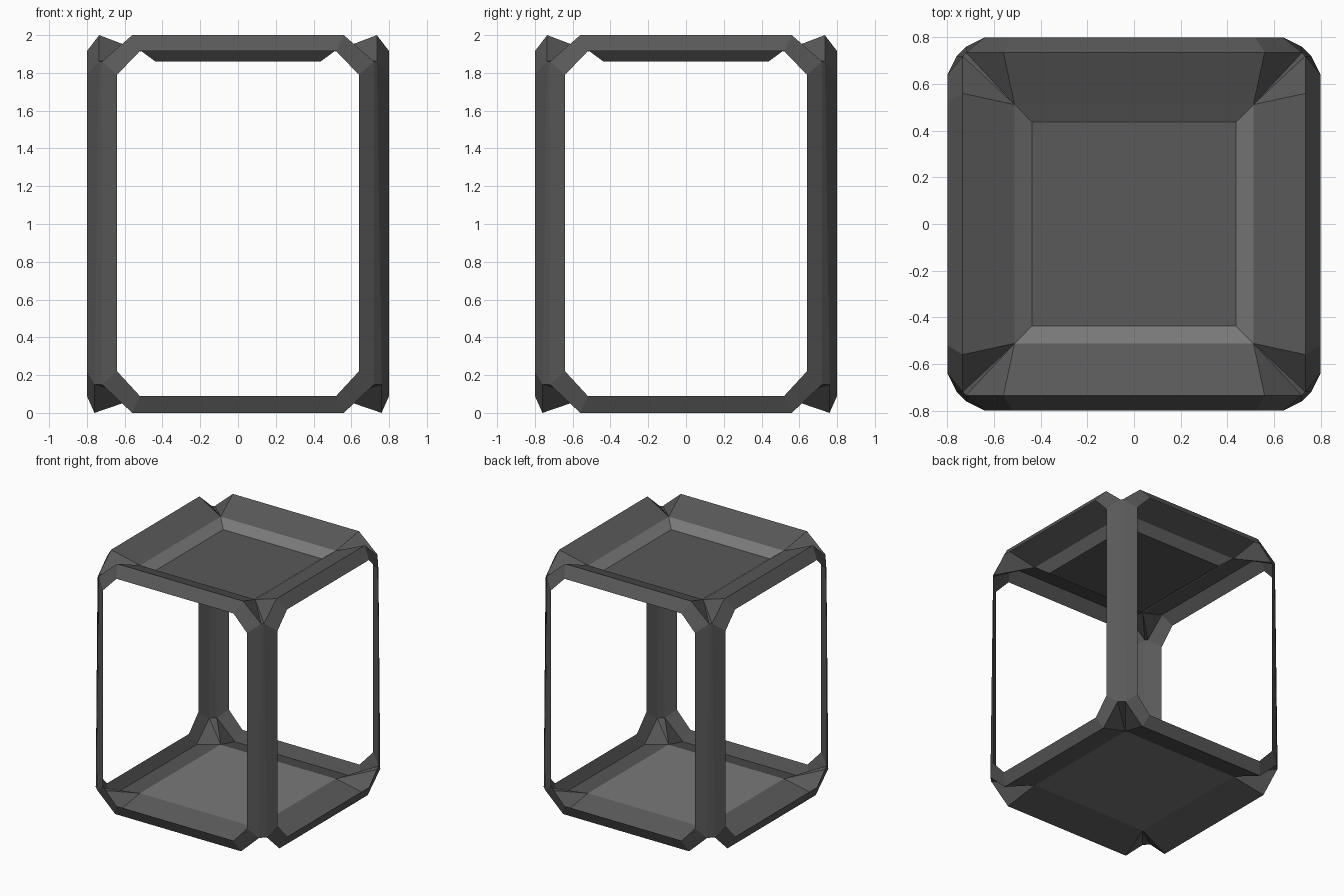
import bpy, bmesh
from mathutils import Matrix, Vector

if "Cube" in bpy.data.objects:
    bpy.data.objects.remove(bpy.data.objects["Cube"])


def material(name, v):
    m = bpy.data.materials.new(name)
    m.diffuse_color = (v, v, v, 1)
    m.use_nodes = True
    m.node_tree.nodes["Principled BSDF"].inputs["Base Color"].default_value = m.diffuse_color
    return m


frame_mat = material("dark grey", 0.10)
trim_mat = material("mid grey", 0.19)


def build(name, polys, mat, turns=4):
    """Flat polygons repeated around the z axis."""
    bm = bmesh.new()
    for k in range(turns):
        rot = Matrix.Rotation(k * 1.5707963268, 3, 'Z')
        for poly in polys:
            bm.faces.new([bm.verts.new(rot @ Vector(p)) for p in poly])
    bmesh.ops.remove_doubles(bm, verts=bm.verts, dist=0.002)
    me = bpy.data.meshes.new(name)
    bm.to_mesh(me)
    bm.free()
    me.materials.append(mat)
    ob = bpy.data.objects.new(name, me)
    bpy.context.collection.objects.link(ob)
    return ob


def octagon(xs, xl, z0, z1, z2, z3, y_bot, y_top):
    """Chamfered rectangle on the front side, anticlockwise from bottom left."""
    return [(-xs, y_bot, z0), (xs, y_bot, z0), (xl, y_bot, z1), (xl, y_top, z2),
            (xs, y_top, z3), (-xs, y_top, z3), (-xl, y_top, z2), (-xl, y_bot, z1)]


outer = octagon(0.56, 0.72, 0.0, 0.15, 1.86, 2.0, -0.76, -0.735)
inner = octagon(0.52, 0.64, 0.09, 0.22, 1.79, 1.915, -0.80, -0.80)

# Bevelled window frames on the four sides
build("window_frames", [(outer[i], outer[(i + 1) % 8], inner[(i + 1) % 8], inner[i])
                        for i in range(8)], frame_mat)

# Slopes and notched corners that join the frames at top and bottom
C, R, ZT, ZB, ZP = 0.512, 0.437, 1.915, 0.085, 1.86
joins = []
for lo, hi, x_hi, zc, flip in ((0, 1, 2, ZB, True), (5, 4, 3, ZT, False)):
    l, r, b = outer[lo], outer[hi], outer[x_hi]
    lb = (-b[0], b[1], b[2])
    cl, cr = (-C, -C, zc), (C, -C, zc)
    b_next = (-b[1], -b[0], b[2])       # same corner on the neighbouring frame
    faces = [(l, r, cr, cl), (r, b, cr), (lb, l, cl), (b, b_next, cr)]
    joins += [f[::-1] for f in faces] if flip else faces
build("slopes_and_corners", joins, frame_mat)

# Narrow strips between neighbouring posts
b0, b1 = outer[2], outer[3]
build("post_strips", [(b0, (-b0[1], -b0[0], b0[2]), (-b1[1], -b1[0], b1[2]), b1)], frame_mat)

# Sunken top panel with its lighter sloped rim
build("top_rim", [((-C, -C, ZT), (C, -C, ZT), (R, -R, ZP), (-R, -R, ZP))], trim_mat)
build("top_panel", [((-R, -R, ZP), (R, -R, ZP), (R, R, ZP), (-R, R, ZP))], frame_mat, 1)

# Flat floor panel
build("floor_panel", [((-C, C, ZB), (C, C, ZB), (C, -C, ZB), (-C, -C, ZB))], trim_mat, 1)
